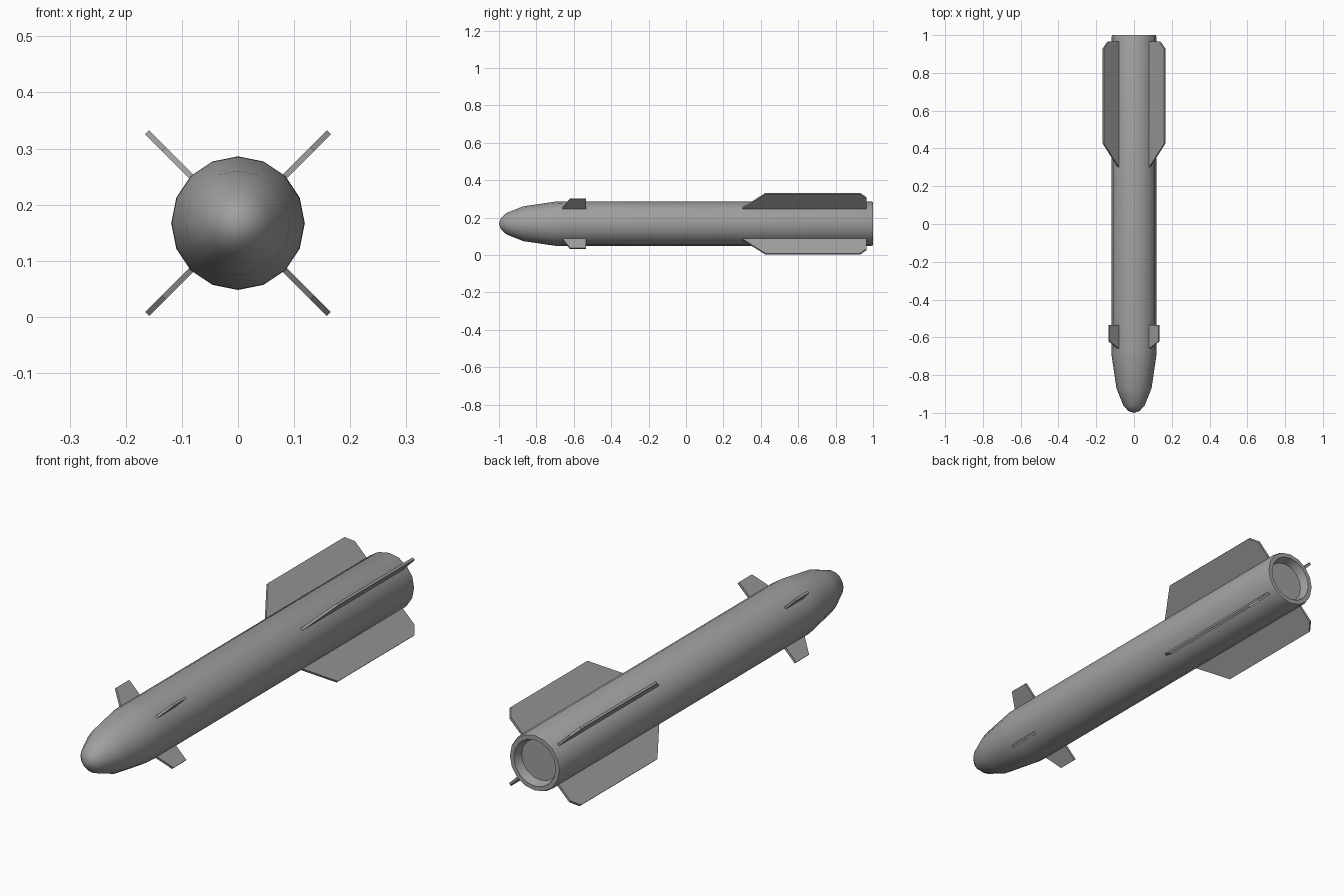
import bpy, bmesh, math
from mathutils import Vector

cube = bpy.data.objects.get("Cube")
if cube:
    bpy.data.objects.remove(cube, do_unlink=True)

AXIS_Z = 0.167
SIDES = 16

# Single painted-metal colour
grey = bpy.data.materials.new("plain grey")
grey.use_nodes = True
colour = (0.35, 0.35, 0.35, 1)
grey.diffuse_color = colour
grey.node_tree.nodes["Principled BSDF"].inputs["Base Color"].default_value = colour


def finish(name, bm):
    bmesh.ops.recalc_face_normals(bm, faces=bm.faces)
    mesh = bpy.data.meshes.new(name)
    bm.to_mesh(mesh)
    bm.free()
    mesh.materials.append(grey)
    obj = bpy.data.objects.new(name, mesh)
    obj.location.z = AXIS_Z
    bpy.context.collection.objects.link(obj)
    return obj


def lathe(name, profile):
    """Spin (y, radius) points around the long axis."""
    bm = bmesh.new()
    verts = [bm.verts.new((r, y, 0)) for y, r in profile]
    edges = [bm.edges.new(pair) for pair in zip(verts, verts[1:])]
    bmesh.ops.spin(bm, geom=verts + edges, axis=(0, 1, 0), cent=(0, 0, 0),
                   angle=math.tau, steps=SIDES)
    bmesh.ops.remove_doubles(bm, verts=bm.verts, dist=0.0005)
    return finish(name, bm)


def fin(name, outline, angle, thickness=0.01):
    """Flat plate from (y, radius) points, pointing outward at the angle."""
    out = Vector((math.cos(angle), 0, math.sin(angle)))
    side = Vector((-math.sin(angle), 0, math.cos(angle)))
    bm = bmesh.new()
    face = bm.faces.new([bm.verts.new(out * r + Vector((0, y, 0)) - side * thickness / 2)
                         for y, r in outline])
    ext = bmesh.ops.extrude_face_region(bm, geom=[face])
    bmesh.ops.translate(bm, vec=side * thickness,
                        verts=[v for v in ext["geom"] if isinstance(v, bmesh.types.BMVert)])
    return finish(name, bm)


# Body: rounded nose, straight tube, bevelled tail rim and recessed nozzle
body = lathe("body", [
    (-1, 0), (-0.99, 0.03), (-0.96, 0.057), (-0.87, 0.093), (-0.70, 0.118),
    (-0.66, 0.119), (0.99, 0.119), (1, 0.115), (1, 0.097),
    (0.965, 0.085), (0.965, 0)])
bpy.ops.object.select_all(action='DESELECT')
body.select_set(True)
bpy.context.view_layer.objects.active = body
bpy.ops.object.shade_smooth_by_angle(angle=math.radians(32))

# Four small front fins and four long tail fins, set diagonally
front_outline = [(-0.66, 0.10), (-0.66, 0.118), (-0.62, 0.187), (-0.535, 0.187), (-0.535, 0.10)]
tail_outline = [(0.30, 0.10), (0.30, 0.117), (0.425, 0.229), (0.93, 0.229),
                (0.965, 0.195), (0.965, 0.10)]
corners = ["upper_left", "upper_right", "lower_right", "lower_left"]
for i, corner in enumerate(corners):
    angle = math.radians(45 + 90 * i)
    fin("front_fin_" + corner, front_outline, angle)
    fin("tail_fin_" + corner, tail_outline, angle)
